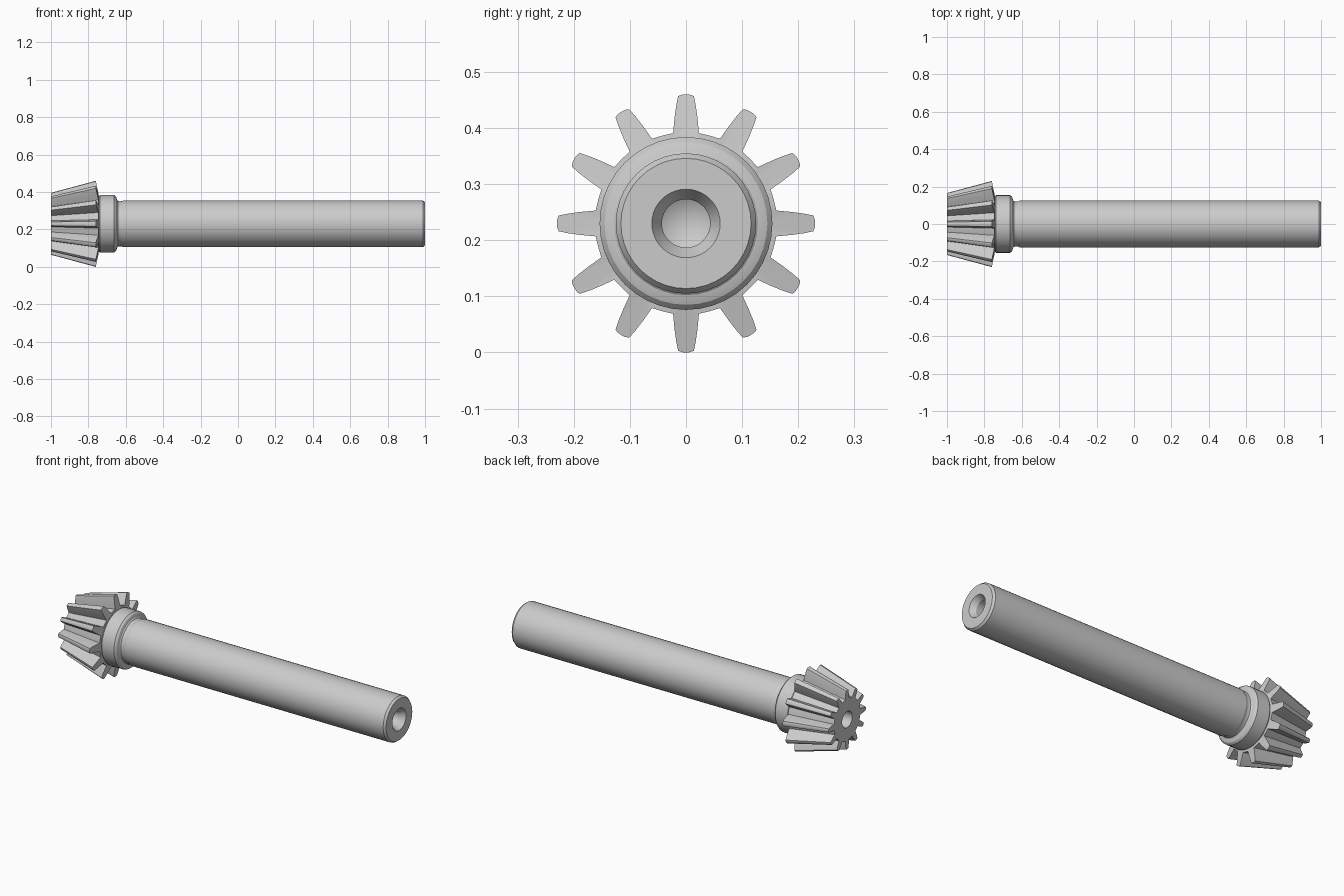
import bpy, bmesh
from math import sin, cos, pi, atan2, hypot

if "Cube" in bpy.data.objects:
    bpy.data.objects.remove(bpy.data.objects["Cube"])

AXIS_Z = 0.23
TEETH = 12


def skin(name, rings, tip_x=None):
    """Bridge rings of (x, y, z) points around the x axis; optional end point on the axis."""
    bm = bmesh.new()
    loops = [[bm.verts.new(p) for p in ring] for ring in rings]
    n = len(loops[0])
    for a, b in zip(loops, loops[1:]):
        for i in range(n):
            j = (i + 1) % n
            bm.faces.new((a[i], a[j], b[j], b[i]))
    if tip_x is not None:
        tip = bm.verts.new((tip_x, 0, AXIS_Z))
        for i in range(n):
            bm.faces.new((loops[-1][i], loops[-1][(i + 1) % n], tip))
    # rings run counter-clockwise seen from +x and advance to +x along the outside
    mesh = bpy.data.meshes.new(name)
    bm.to_mesh(mesh)
    bm.free()
    obj = bpy.data.objects.new(name, mesh)
    bpy.context.collection.objects.link(obj)
    bpy.ops.object.select_all(action='DESELECT')
    obj.select_set(True)
    bpy.context.view_layer.objects.active = obj
    bpy.ops.object.shade_smooth_by_angle(angle=0.44)
    return obj


def ring(x, r, angles):
    return [(x, r * sin(a), AXIS_Z + r * cos(a)) for a in angles]


# Shaft with collar, relief neck, chamfered end and blind centre hole
shaft_profile = [
    (-0.744, 0.148), (-0.737, 0.154), (-0.662, 0.154), (-0.652, 0.145),
    (-0.649, 0.137), (-0.647, 0.128), (-0.642, 0.122), (-0.632, 0.120),
    (-0.620, 0.121), (-0.612, 0.125), (0.988, 0.125), (1.0, 0.116),
    (1.0, 0.061), (0.97, 0.043), (0.85, 0.043),
]
round_angles = [-2 * pi * i / 40 for i in range(40)]
skin("shaft", [ring(x, r, round_angles) for x, r in shaft_profile], tip_x=0.825)

# Bevel pinion: one tooth outline (offset, height) repeated around the axis
flank = [(-0.023, 0.161), (-0.0205, 0.188), (-0.0175, 0.21), (-0.014, 0.227), (-0.007, 0.2295)]
tooth = flank + [(0, 0.23)] + [(-w, h) for w, h in reversed(flank)]
polar = [(atan2(w, h), hypot(w, h)) for w, h in tooth]
polar += [(pi / 15, 0.162), (pi / TEETH, 0.162), (pi / 10, 0.162)]
outline = [(a + 2 * pi * k / TEETH, r) for k in range(TEETH) for a, r in polar]
outline = [(-a, r) for a, r in outline]
angles = [a for a, r in outline]


def gear_ring(x_at, scale):
    return [(x_at(r), r * scale * sin(a), AXIS_Z + r * scale * cos(a)) for a, r in outline]


pinion_rings = [
    ring(-0.744, 0.148, angles),                             # seat on the collar
    gear_ring(lambda r: -0.745 - (r - 0.16) * 0.22, 1.0),    # conical back face
    gear_ring(lambda r: -1.0, 0.72),                         # small flat end
    ring(-1.0, 0.045, angles),                               # centre hole
    ring(-0.86, 0.043, angles),
]
pinion = skin("bevel_pinion", pinion_rings, tip_x=-0.84)

# Make normals point outward on both parts
for obj in bpy.data.objects:
    bm = bmesh.new()
    bm.from_mesh(obj.data)
    outer = max(bm.faces, key=lambda f: hypot(f.calc_center_median().y,
                                              f.calc_center_median().z - AXIS_Z))
    c = outer.calc_center_median()
    if outer.normal.y * c.y + outer.normal.z * (c.z - AXIS_Z) < 0:
        bmesh.ops.reverse_faces(bm, faces=bm.faces[:])
    bm.to_mesh(obj.data)
    bm.free()
